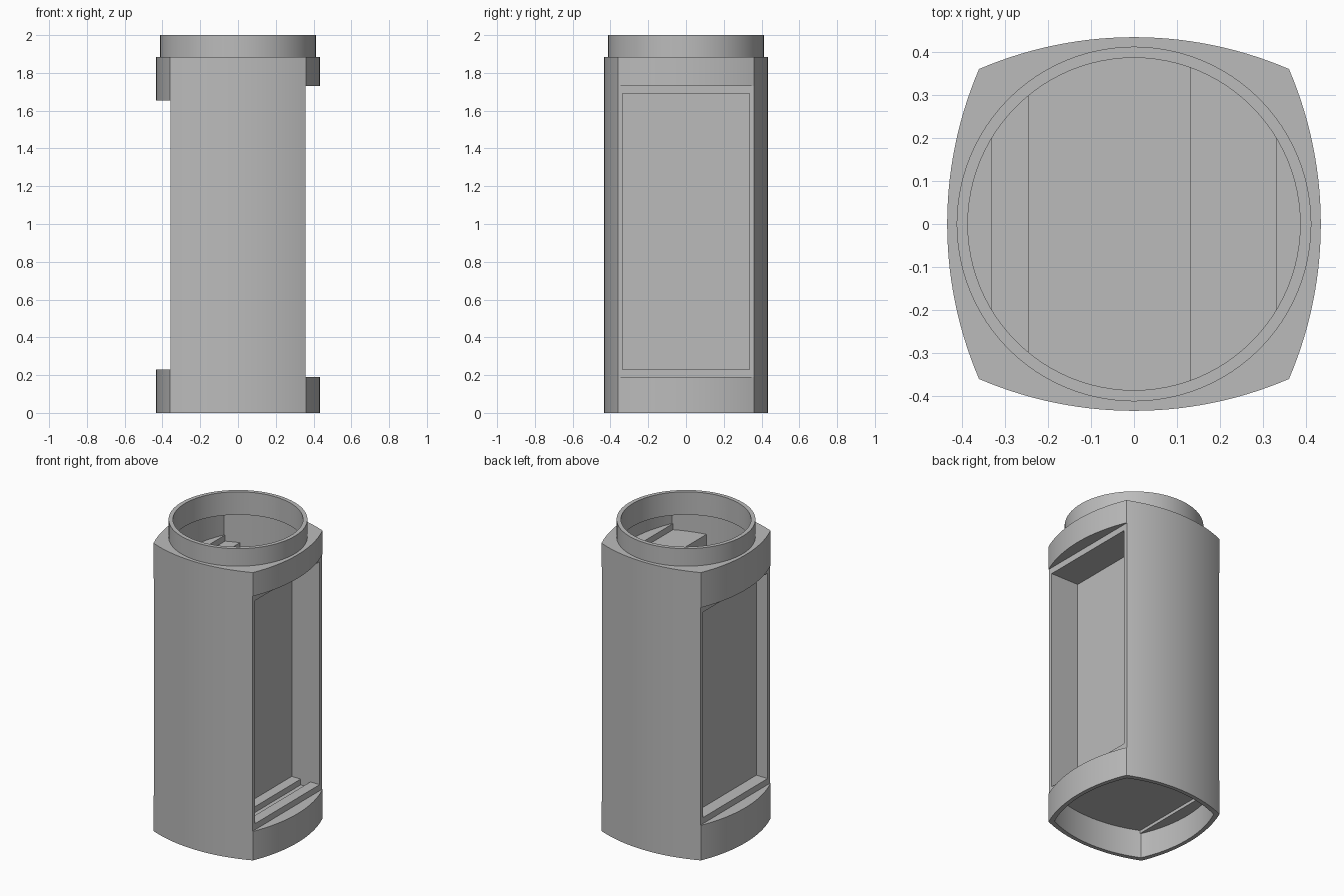
import bpy, bmesh, math
from mathutils import Vector

if "Cube" in bpy.data.objects:
    bpy.data.objects.remove(bpy.data.objects["Cube"], do_unlink=True)

grey = bpy.data.materials.new("plain grey")
grey.use_nodes = True
grey.diffuse_color = (0.5, 0.5, 0.5, 1)
grey.node_tree.nodes["Principled BSDF"].inputs["Base Color"].default_value = (0.5, 0.5, 0.5, 1)


def make_object(name, bm):
    bmesh.ops.recalc_face_normals(bm, faces=bm.faces)
    mesh = bpy.data.meshes.new(name)
    bm.to_mesh(mesh)
    bm.free()
    mesh.materials.append(grey)
    obj = bpy.data.objects.new(name, mesh)
    bpy.context.collection.objects.link(obj)
    return obj


def bowed_square(half, bulge, steps=28):
    """Square outline whose four sides bow outwards as circular arcs."""
    sag = bulge - half
    radius = (half * half + sag * sag) / (2 * sag)
    spread = math.asin(half / radius)
    points = []
    for side in range(4):
        for i in range(steps):
            a = -spread + 2 * spread * i / steps
            p = Vector((bulge - radius + radius * math.cos(a), radius * math.sin(a)))
            turn = side * math.pi / 2
            points.append((p.x * math.cos(turn) - p.y * math.sin(turn),
                           p.x * math.sin(turn) + p.y * math.cos(turn)))
    return points


def prism(name, points, z0, z1, x0=None, x1=None):
    """Extruded outline, optionally trimmed between two x planes."""
    bm = bmesh.new()
    face = bm.faces.new([bm.verts.new((x, y, z0)) for x, y in points])
    top = bmesh.ops.extrude_face_region(bm, geom=[face])["geom"]
    bmesh.ops.translate(bm, vec=(0, 0, z1 - z0),
                        verts=[g for g in top if isinstance(g, bmesh.types.BMVert)])
    for x, normal in ((x0, -1), (x1, 1)):
        if x is not None:
            bmesh.ops.bisect_plane(bm, geom=bm.verts[:] + bm.edges[:] + bm.faces[:],
                                   plane_co=(x, 0, 0), plane_no=(normal, 0, 0), clear_outer=True)
            bmesh.ops.holes_fill(bm, edges=[e for e in bm.edges if e.is_boundary], sides=0)
    return make_object(name, bm)


def box(name, x0, x1, half_y, z0, z1):
    return prism(name, [(x0, -half_y), (x1, -half_y), (x1, half_y), (x0, half_y)], z0, z1)


def cylinder(name, radius, z0, z1, n=96):
    ring = [(radius * math.cos(2 * math.pi * i / n), radius * math.sin(2 * math.pi * i / n))
            for i in range(n)]
    return prism(name, ring, z0, z1)


def combine(target, other, operation):
    mod = target.modifiers.new("combine", "BOOLEAN")
    mod.operation = operation
    mod.solver = "EXACT"
    mod.object = other
    bpy.context.view_layer.objects.active = target
    bpy.ops.object.modifier_apply(modifier=mod.name)
    bpy.data.objects.remove(other, do_unlink=True)


outer = bowed_square(0.36, 0.434)
inner = bowed_square(0.335, 0.408)

# Bowed body with a round collar on top
housing = prism("housing", outer, 0, 1.885)
combine(housing, cylinder("collar", 0.412, 1.8, 2), "UNION")

cutters = [
    # Flattened sides and their rectangular pockets
    box("left_flat", 0.357, 0.6, 0.5, 0.19, 1.73),
    box("right_flat", -0.6, -0.357, 0.5, 0.23, 1.655),
    box("left_pocket", 0.155, 0.5, 0.335, 0.23, 1.69),
    box("right_pocket", -0.5, -0.275, 0.335, 0.27, 1.615),
    # Groove in the floor of the deep pocket
    box("pocket_groove", 0.22, 0.29, 0.335, 0.192, 0.3),
    # Hollow underside, lower beneath the bowed sides
    prism("base_hollow", inner, -0.1, 0.165),
    prism("base_recess", inner, 0.1, 0.185, -0.33, 0.33),
    # Collar opening and inner chambers
    cylinder("collar_bore", 0.386, 1.84, 2.1),
    prism("core_chamber", inner, 0.23, 1.85, -0.245, 0.13),
    prism("left_chamber", inner, 1.715, 1.85, 0, 0.33),
    prism("right_chamber", inner, 1.64, 1.85, -0.33, 0),
    prism("left_bow_chamber", inner, 1.755, 1.85, 0.3, None),
    prism("right_bow_chamber", inner, 1.68, 1.85, None, -0.3),
]
for cutter in cutters:
    combine(housing, cutter, "DIFFERENCE")

# Smooth curved walls, crisp edges
for other in bpy.context.selected_objects:
    other.select_set(False)
housing.select_set(True)
bpy.context.view_layer.objects.active = housing
bpy.ops.object.shade_smooth_by_angle(angle=math.radians(25))
